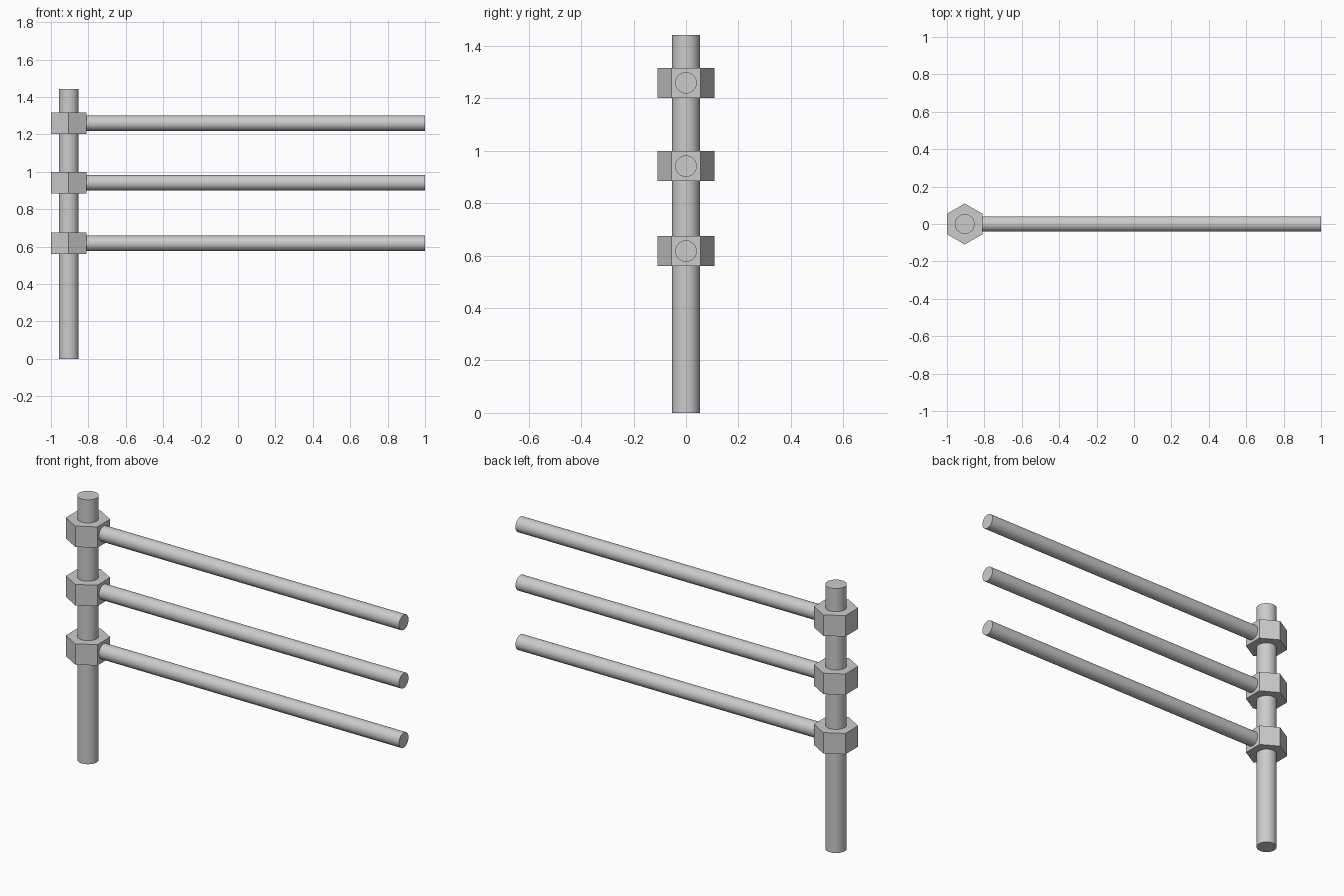
import bpy
from math import pi, radians

if "Cube" in bpy.data.objects:
    bpy.data.objects.remove(bpy.data.objects["Cube"])

POST_X = -0.905


def cylinder(name, radius, depth, location, sides=48, rotation=(0, 0, 0), smooth=True):
    bpy.ops.mesh.primitive_cylinder_add(vertices=sides, radius=radius, depth=depth,
                                        location=location, rotation=rotation)
    obj = bpy.context.object
    obj.name = name
    if smooth:
        bpy.ops.object.shade_smooth_by_angle(angle=radians(30))
    return obj


# Upright post
cylinder("post", 0.053, 1.442, (POST_X, 0, 0.721))

# Three hexagonal collars, each carrying a horizontal arm
rod_start, rod_end = POST_X + 0.09, 1.0
for label, z in (("lower", 0.617), ("middle", 0.941), ("upper", 1.259)):
    # Corners of the collar point along y, a flat side faces the arm
    cylinder(f"{label}_collar", 0.1095, 0.114, (POST_X, 0, z), sides=6, smooth=False)
    cylinder(f"{label}_arm", 0.041, rod_end - rod_start,
             ((rod_start + rod_end) / 2, 0, z), rotation=(0, pi / 2, 0))
